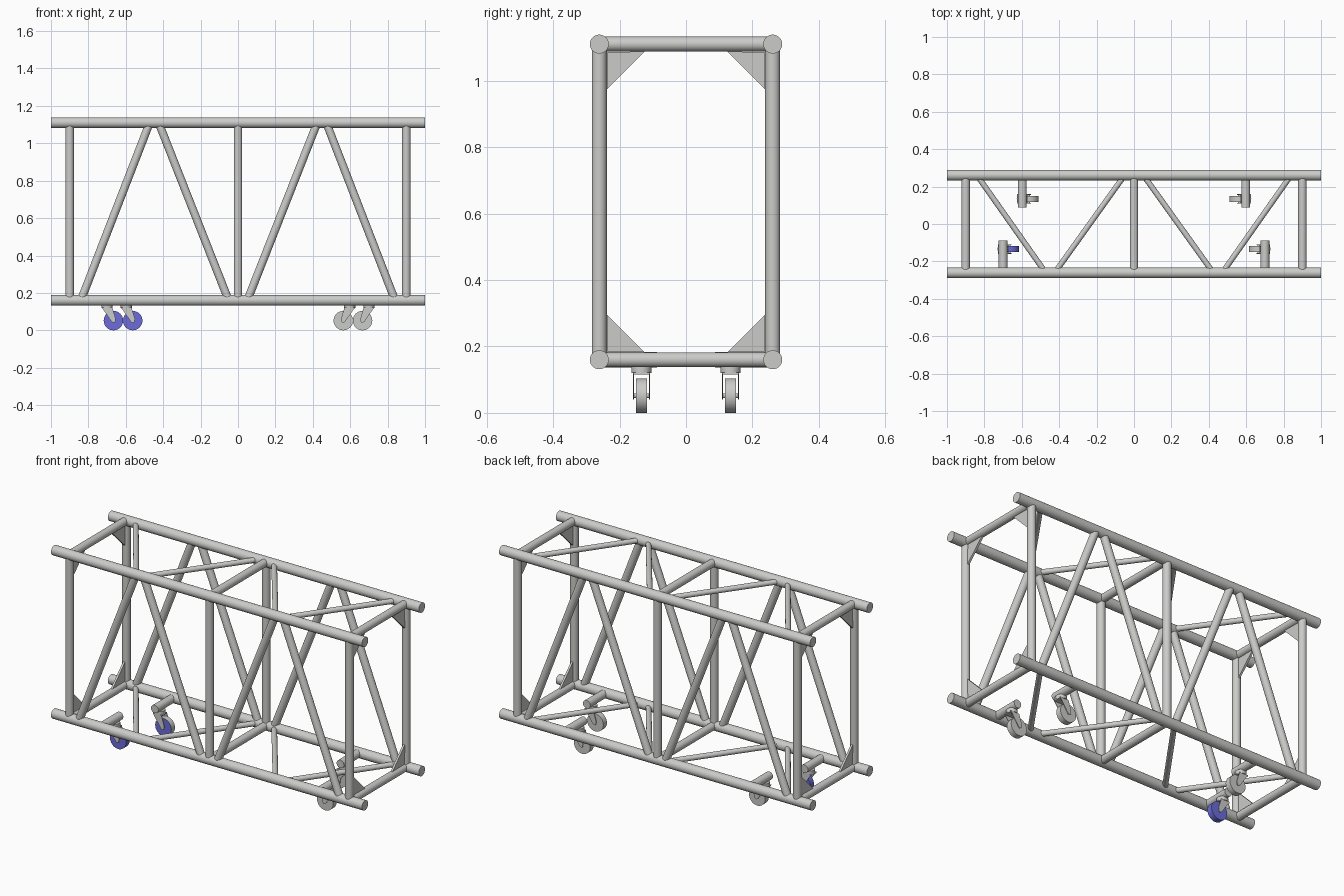
import bpy, bmesh
from math import radians
from mathutils import Vector

cube = bpy.data.objects.get("Cube")
if cube:
    bpy.data.objects.remove(cube, do_unlink=True)


def make_material(name, rgb):
    mat = bpy.data.materials.new(name)
    mat.use_nodes = True
    mat.diffuse_color = (*rgb, 1)
    mat.node_tree.nodes["Principled BSDF"].inputs["Base Color"].default_value = (*rgb, 1)
    return mat


GREY = make_material("aluminium grey", (0.6, 0.6, 0.59))
BLUE = make_material("wheel blue", (0.15, 0.15, 0.7))


def finish(name, bm, mats=(GREY,)):
    bmesh.ops.recalc_face_normals(bm, faces=bm.faces)
    me = bpy.data.meshes.new(name)
    bm.to_mesh(me)
    bm.free()
    for m in mats:
        me.materials.append(m)
    me.shade_smooth()
    me.set_sharp_from_angle(angle=radians(35))
    ob = bpy.data.objects.new(name, me)
    bpy.context.collection.objects.link(ob)
    return ob


def tube(name, a, b, r, mats=(GREY,)):
    """Capped round bar from point a to point b."""
    a, b = Vector(a), Vector(b)
    bm = bmesh.new()
    bmesh.ops.create_cone(bm, cap_ends=True, segments=32, radius1=r, radius2=r,
                          depth=(b - a).length)
    rot = Vector((0, 0, 1)).rotation_difference(b - a).to_matrix().to_4x4()
    bm.transform(rot)
    bmesh.ops.translate(bm, verts=bm.verts, vec=(a + b) / 2)
    return finish(name, bm, mats)


def plate(name, points, thickness):
    """Flat polygon extruded along a thickness vector, centred on its points."""
    t = Vector(thickness)
    bm = bmesh.new()
    face = bm.faces.new([bm.verts.new(Vector(p) - t / 2) for p in points])
    new = bmesh.ops.extrude_face_region(bm, geom=[face])["geom"]
    bmesh.ops.translate(bm, vec=t, verts=[v for v in new if isinstance(v, bmesh.types.BMVert)])
    return finish(name, bm)


Y, LOW, HIGH = 0.261, 0.16, 1.11          # chord positions
CHORD, POST, BRACE = 0.0285, 0.0225, 0.015  # tube radii

# Four long chords
for y in (-Y, Y):
    for z in (LOW, HIGH):
        tube("chord", (-1, y, z), (1, y, z), CHORD)

# Three rectangular cross frames
for x in (-0.9, 0, 0.9):
    for y in (-Y, Y):
        tube("post", (x, y, LOW), (x, y, HIGH), POST)
    for z in (LOW, HIGH):
        tube("cross_bar", (x, -Y, z), (x, Y, z), POST)

# Diagonals in the sides, top and bottom
for s in (-1, 1):
    for outer, inner in ((0.84, 0.472), (0.05, 0.424)):
        for y in (-Y, Y):
            tube("side_diagonal", (s * outer, y, LOW), (s * inner, y, HIGH), POST * 0.96)
        for z in (LOW, HIGH):
            tube("flat_diagonal", (s * outer, Y, z), (s * inner, -Y, z), BRACE)

# Triangular gussets in the corners of the end frames
for x in (-0.9, 0.9):
    for sy in (-1, 1):
        for z, sz in ((LOW, 1), (HIGH, -1)):
            y0, z0, leg = Y - 0.01, z + sz * 0.01, 0.126
            near, far = y0 - 0.014, y0 - leg
            plate("gusset", [(x, sy * near, z0 + sz * 0.014), (x, sy * far, z0 + sz * 0.0125),
                             (x, sy * (near + 0.0015), z0 + sz * leg)], (0.012, 0, 0))


# Swivel casters hung from short stub tubes
def caster(x, sy, wheel_mats):
    d = -1 if x > 0 else 1               # trail points to the middle
    y = sy * 0.134
    axle = x + d * 0.034
    tube("caster_stub", (x, sy * Y, LOW), (x, sy * 0.087, LOW), 0.0235)
    tube("caster_swivel", (x, y, 0.12), (x, y, 0.142), 0.03)
    profile = [(-0.028, 0.122), (0.028, 0.122), (0.046, 0.062), (0.043, 0.044),
               (0.034, 0.04), (0.024, 0.046)]
    for side in (-1, 1):
        plate("caster_fork", [(x + d * px, y + side * 0.0237, pz) for px, pz in profile],
              (0, 0.0035, 0))
    plate("fork_crown", [(x + i * 0.028, y + j * 0.0245, 0.119)
                         for i, j in ((-1, -1), (1, -1), (1, 1), (-1, 1))], (0, 0, 0.006))
    tube("caster_axle", (axle, y - 0.0237, 0.052), (axle, y + 0.0237, 0.052), 0.007)
    return tube("caster_wheel", (axle, y - 0.0165, 0.052), (axle, y + 0.0165, 0.052),
                0.052, wheel_mats)


caster(0.7, -1, (GREY,))
caster(0.597, 1, (GREY,))
caster(-0.7, -1, (BLUE,))
half_blue = caster(-0.597, 1, (GREY, BLUE))

# Only the forward disc of this wheel is blue
for face in half_blue.data.polygons:
    face.material_index = 1 if face.normal.y < -0.9 else 0
